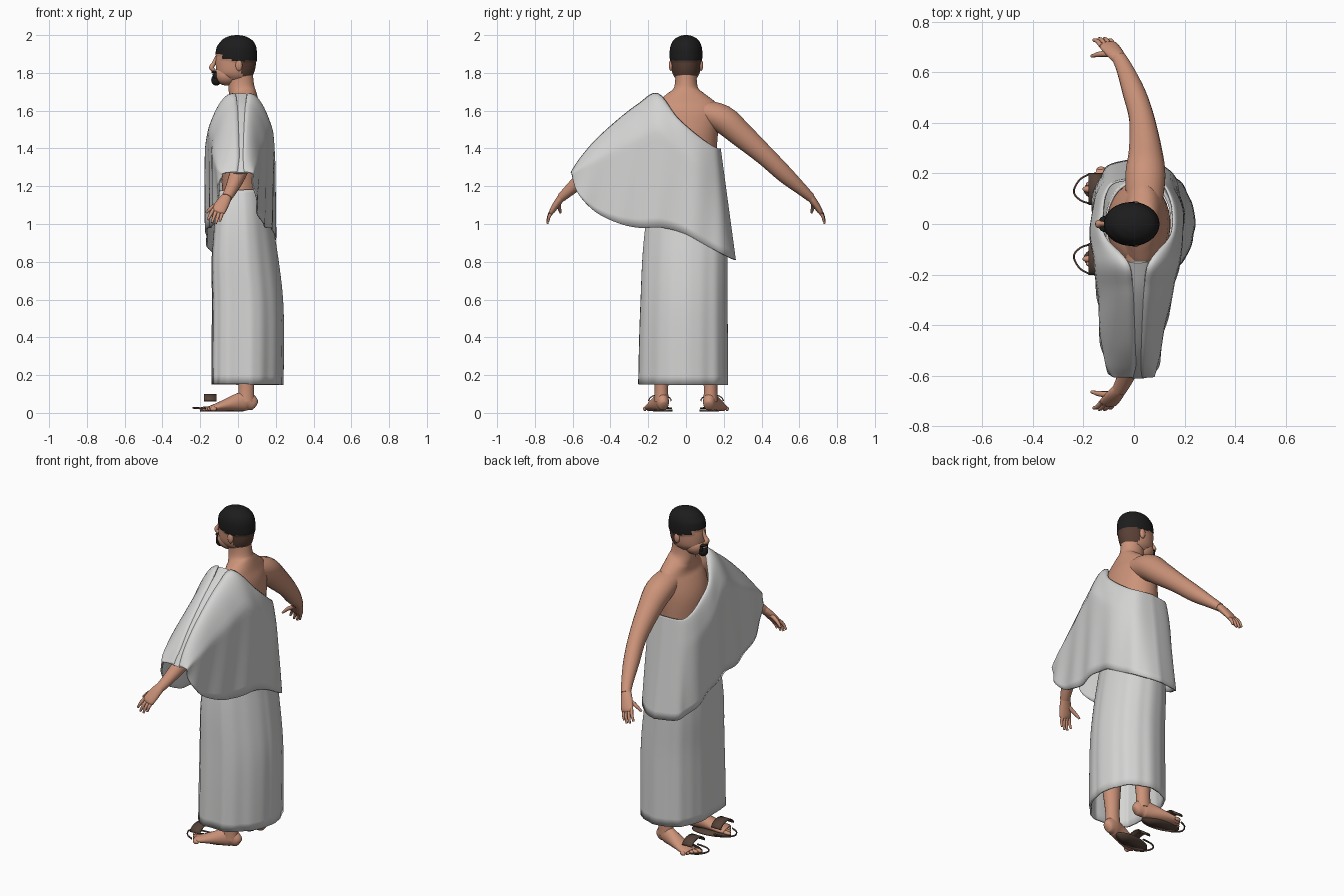
import bpy
import bmesh
import math
from mathutils import Vector

default_cube = bpy.data.objects.get("Cube")
if default_cube:
    bpy.data.objects.remove(default_cube)


def material(name, colour):
    mat = bpy.data.materials.new(name)
    mat.use_nodes = True
    mat.diffuse_color = (*colour, 1)
    shader = mat.node_tree.nodes["Principled BSDF"]
    shader.inputs["Base Color"].default_value = (*colour, 1)
    shader.inputs["Roughness"].default_value = 0.8
    return mat


SKIN = material("skin", (0.60, 0.29, 0.19))
CLOTH = material("cloth", (0.66, 0.66, 0.655))
HAIR = material("black hair", (0.012, 0.012, 0.012))
FADE = material("short brown hair", (0.10, 0.05, 0.035))
LEATHER = material("leather", (0.09, 0.055, 0.04))


def finish(name, bm, mats, angle=60):
    """Turn a bmesh into a smooth shaded object."""
    bmesh.ops.recalc_face_normals(bm, faces=bm.faces)
    mesh = bpy.data.meshes.new(name)
    bm.to_mesh(mesh)
    bm.free()
    for mat in mats:
        mesh.materials.append(mat)
    for poly in mesh.polygons:
        poly.use_smooth = True
    mesh.set_sharp_from_angle(angle=math.radians(angle))
    obj = bpy.data.objects.new(name, mesh)
    bpy.context.collection.objects.link(obj)
    return obj


def resample(rows, steps):
    """Pass a smooth curve through rows of equal length."""
    result = []
    last = len(rows) - 1
    for i in range(last):
        a, b, c, d = (rows[min(max(i + k, 0), last)] for k in (-1, 0, 1, 2))
        for s in range(steps):
            t = s / steps
            result.append([q + t / 2 * (r - p + t * (2 * p - 5 * q + 4 * r - u + t * (3 * (q - r) + u - p)))
                           for p, q, r, u in zip(a, b, c, d)])
    result.append(list(rows[-1]))
    return result


def loft(name, rows, mats, side=(1, 0, 0), sides=20, steps=4, corner=None, ripple=None, caps=True):
    """Rows are x, y, z, radius along side, radius across it."""
    rows = resample(rows, steps)
    points = [Vector(r[:3]) for r in rows]
    bm = bmesh.new()
    rings = []
    for i, row in enumerate(rows):
        tangent = (points[min(i + 1, len(rows) - 1)] - points[max(i - 1, 0)]).normalized()
        u = Vector(side)
        u = (u - tangent * u.dot(tangent)).normalized()
        w = tangent.cross(u)
        ring = []
        for k in range(sides):
            ang = math.tau * (k + .5) / sides
            c, s = math.cos(ang), math.sin(ang)
            swell = ripple(ang, i / len(rows)) if ripple else 1
            power = corner(c, s) if corner else 1
            offset = (u * math.copysign(abs(c) ** power, c) * row[3]
                      + w * math.copysign(abs(s) ** power, s) * row[4])
            ring.append(bm.verts.new(points[i] + offset * swell))
        rings.append(ring)
    for low, high in zip(rings, rings[1:]):
        for k in range(sides):
            n = (k + 1) % sides
            bm.faces.new((low[k], low[n], high[n], high[k]))
    if caps:
        bm.faces.new(rings[0])
        bm.faces.new(rings[-1])
    return finish(name, bm, mats)


def blob(name, centre, radii, mat):
    bm = bmesh.new()
    bmesh.ops.create_uvsphere(bm, u_segments=20, v_segments=12, radius=1)
    for v in bm.verts:
        v.co = Vector(centre) + Vector(p * r for p, r in zip(v.co, radii))
    return finish(name, bm, [mat])


def thicken(obj, amount):
    mod = obj.modifiers.new("thickness", "SOLIDIFY")
    mod.thickness = amount
    mod.offset = 0


# Torso and neck
loft("torso", [(.02, 0, 1, .11, .165), (.015, 0, 1.2, .1, .15), (.015, 0, 1.35, .12, .16),
               (.02, 0, 1.48, .125, .17), (.035, 0, 1.58, .1, .18), (.035, 0, 1.635, .078, .165),
               (.028, 0, 1.68, .072, .11), (.02, 0, 1.71, .07, .07), (.015, 0, 1.75, .068, .058),
               (.01, 0, 1.81, .068, .058)], [SKIN], sides=32)

# Head, with hair picked out by height and depth
head = loft("head", [(-.02, 0, 1.765, .07, .05), (-.018, 0, 1.785, .092, .066),
                     (-.016, 0, 1.81, .101, .075), (-.012, 0, 1.85, .107, .08), (-.009, 0, 1.9, .106, .083),
                     (-.006, 0, 1.94, .099, .079), (-.006, 0, 1.972, .076, .062),
                     (-.006, 0, 1.99, .042, .034), (-.006, 0, 1.996, .008, .008)],
            [SKIN, HAIR, FADE], sides=48, steps=7)
hair_verts = set()
for face in head.data.polygons:
    x, y, z = face.center
    hairline = 1.9 if x < -.08 else 1.875 if x < -.03 else 1.865
    if z > hairline:
        face.material_index = 1
        hair_verts.update(face.vertices)
    elif x > .02 and z > 1.785:
        face.material_index = 2
for i in hair_verts:
    v = head.data.vertices[i]
    v.co += (v.co - Vector((0, 0, 1.88))).normalized() * .004

# Face
blob("jaw", (-.06, 0, 1.79), (.066, .058, .057), SKIN)
loft("nose", [(-.112, 0, 1.89, .008, .009), (-.128, 0, 1.85, .011, .011),
              (-.141, 0, 1.828, .013, .017), (-.126, 0, 1.812, .01, .013)], [SKIN], sides=12)
blob("goatee", (-.115, 0, 1.763), (.027, .029, .03), HAIR)
blob("lips", (-.125, 0, 1.79), (.012, .017, .006), SKIN)
blob("moustache", (-.122, 0, 1.804), (.019, .03, .009), HAIR)
for s, label in ((1, "right"), (-1, "left")):
    blob(label + "_ear", (.005, s * .079, 1.84), (.018, .012, .03), SKIN)
    blob(label + "_beard_side", (-.113, s * .024, 1.785), (.017, .008, .022), HAIR)

# Arms, hands, legs and sandals
for s, label in ((1, "right"), (-1, "left")):
    def sided(rows):
        return [(r[0], s * r[1], *r[2:]) for r in rows]

    loft(label + "_arm", sided([
        (.04, .07, 1.6, .07, .06), (.045, .19, 1.558, .08, .075), (.045, .29, 1.475, .066, .067),
        (.03, .42, 1.36, .05, .053), (0, .52, 1.265, .045, .046), (-.035, .61, 1.185, .034, .032),
        (-.06, .66, 1.14, .028, .024)]), [SKIN])
    loft(label + "_palm", sided([
        (-.055, .65, 1.15, .026, .022), (-.075, .675, 1.12, .034, .02),
        (-.1, .705, 1.075, .037, .016), (-.107, .712, 1.06, .03, .01)]), [SKIN], sides=16)
    # fingers fan out from the palm
    for f in range(4):
        root = Vector((-.129 + f * .016, .704, 1.08 - f * .004))
        tip = Vector((-.16 + f * .021, .728 + .007 * math.sin(f), 1.022 - .02 * math.sin(f * .9)))
        mid = root.lerp(tip, .5) + Vector((0, .007, 0))
        loft(label + "_finger", sided([(*root, .009, .009), (*mid, .009, .009),
                                       (*tip, .006, .006)]), [SKIN], sides=8)
    loft(label + "_thumb", sided([(-.085, .675, 1.12, .014, .014), (-.135, .672, 1.09, .011, .011),
                                  (-.168, .664, 1.06, .006, .006)]), [SKIN], sides=8)

    loft(label + "_leg", sided([
        (.03, .11, .9, .085, .08), (.03, .12, .55, .065, .06), (.05, .13, .36, .058, .054),
        (.045, .13, .16, .042, .037), (.042, .13, .06, .046, .038)]), [SKIN])
    loft(label + "_foot", sided([
        (.096, .118, .04, .012, .018), (.085, .12, .046, .028, .035), (.045, .127, .062, .036, .052),
        (0, .14, .056, .038, .047), (-.06, .155, .042, .046, .033), (-.12, .168, .028, .051, .02),
        (-.155, .174, .022, .046, .013)]), [SKIN], side=(0, 1, 0))
    for t in range(5):
        blob(label + "_toe", (-.178 + t * .012, s * (.138 + t * .02), .021),
             (.026 - t * .002, .013 - t * .001, .012), SKIN)

    # sole with a thin toe loop, and a raised strap over the toes
    sole = bmesh.new()
    outline = []
    for k in range(28):
        a = math.tau * k / 28
        x = -.085 + .115 * math.cos(a)
        outline.append(sole.verts.new((x, s * (.13 - .12 * x + .05 * math.sin(a) - .018), .013)))
    sole.faces.new(outline)
    thicken(finish(label + "_sandal_sole", sole, [LEATHER]), .01)
    strap = bmesh.new()
    pairs = []
    for k in range(13):
        a = math.pi * k / 12
        y, z = s * (.138 + .06 * math.cos(a)), .062 + .035 * math.sin(a)
        pairs.append([strap.verts.new((x, y, z)) for x in (-.18, -.115)])
    for p, q in zip(pairs, pairs[1:]):
        strap.faces.new((p[0], p[1], q[1], q[0]))
    thicken(finish(label + "_sandal_strap", strap, [LEATHER]), .006)
    loft(label + "_sandal_loop", sided([
        (-.13, .078, .024, .005, .004), (-.2, .088, .025, .005, .004), (-.238, .125, .027, .005, .004),
        (-.215, .175, .025, .005, .004), (-.17, .2, .024, .005, .004)]), [LEATHER], side=(0, 0, 1), sides=8)


# Long skirt with soft folds, squarer at its front left corner
def folds(angle, height):
    return 1 + (.012 * math.sin(9 * angle) + .007 * math.sin(17 * angle + 1)) * (1.1 - height)


def skirt_corner(c, s):
    if s > 0:
        return .88
    return .45 if c < 0 else 1.2


skirt = loft("skirt", [(.05, -.017, .15, .184, .231), (.052, -.015, .4, .185, .228),
                       (.05, -.012, .6, .182, .224), (.037, -.008, .8, .172, .22),
                       (.03, -.002, .96, .155, .212), (.026, 0, 1.08, .142, .193),
                       (.022, 0, 1.18, .128, .166)],
             [CLOTH], sides=96, corner=skirt_corner, ripple=folds, caps=False)
thicken(skirt, .01)

# Draped upper garment: top y, top z, hem y, hem z, front x, back x, closeness at the top
columns = [(-.605, 1.275, -.6, 1.25, -.085, .075, .2), (-.56, 1.345, -.57, 1.16, -.105, .09, .1),
           (-.48, 1.44, -.48, 1.065, -.125, .105, .1), (-.36, 1.55, -.36, 1.005, -.135, .13, .12),
           (-.25, 1.635, -.25, .98, -.143, .155, .15), (-.15, 1.69, -.13, .98, -.157, .178, .25),
           (-.05, 1.565, -.01, .95, -.17, .192, .7), (.05, 1.475, .1, .89, -.16, .188, .78),
           (.125, 1.42, .185, .845, -.133, .155, .84), (.165, 1.4, .235, .82, -.085, .11, .9),
           (.18, 1.4, .26, .81, .025, .025, 1)]
drape = bmesh.new()
for back in (False, True):
    grid = []
    for j, (ty, tz, hy, hz, front_x, back_x, close) in enumerate(resample(columns, 5)):
        line = []
        for r in range(21):
            t = (r / 20) ** 1.5
            grow = close + (1 - close) * min(1, t / .27) ** .5
            edge = back_x if back else front_x
            wave = .006 * math.sin(j * .75 + t * 3) * t
            line.append(drape.verts.new((.02 + (edge - .02) * grow + wave,
                                         ty + (hy - ty) * t, tz + (hz - tz) * t)))
        grid.append(line)
    for p, q in zip(grid, grid[1:]):
        for r in range(20):
            drape.faces.new((p[r], p[r + 1], q[r + 1], q[r]))
bmesh.ops.remove_doubles(drape, verts=drape.verts, dist=.0005)
thicken(finish("draped_garment", drape, [CLOTH]), .008)

# Shoulder strip closing the ridge of the drape
ridge = [(.015, c[0], c[1] - .006, .02 + .1 * c[6], .008) for c in columns[:6]]
loft("shoulder_fold", ridge, [CLOTH], sides=16)
